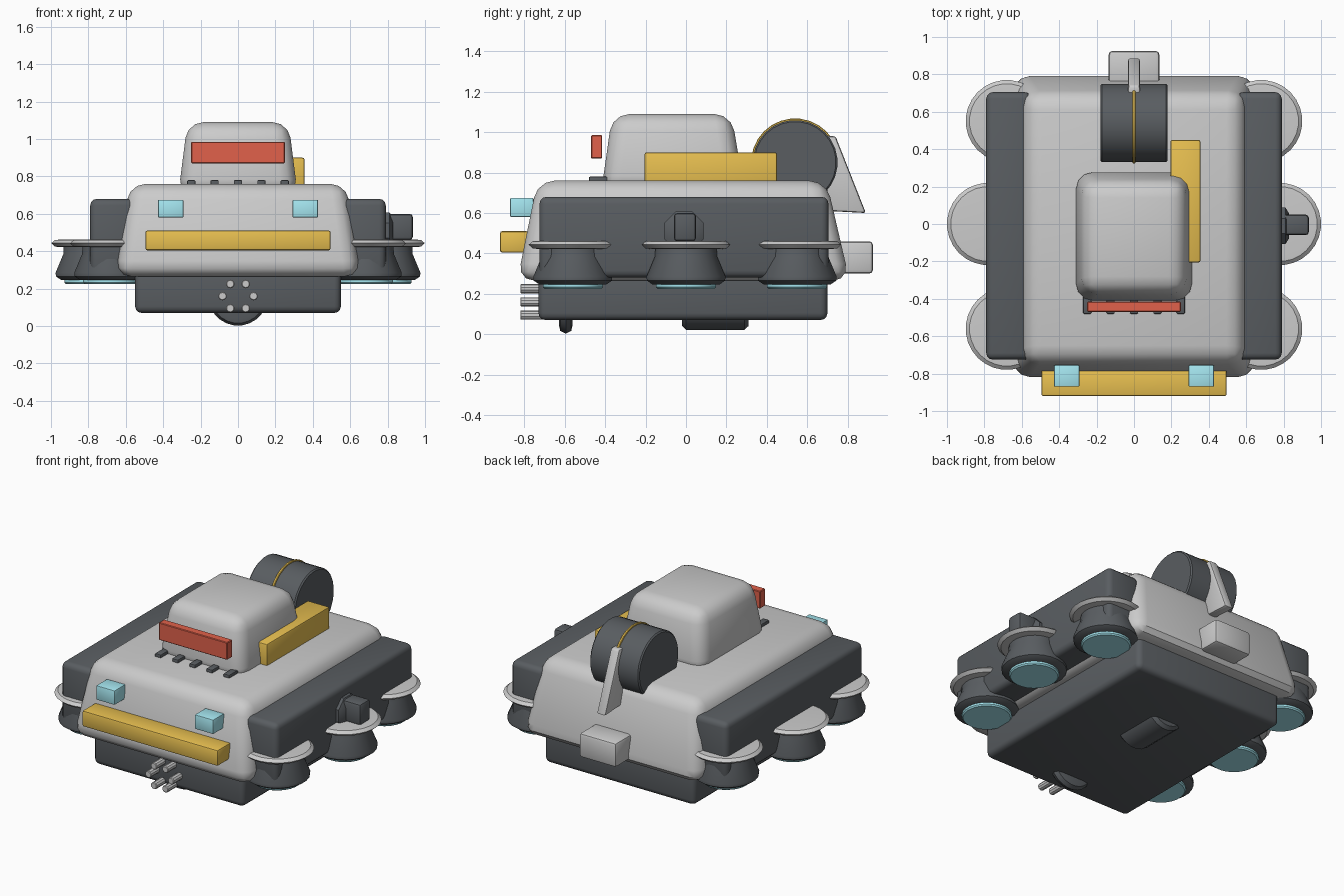
import bpy, bmesh, math
from mathutils import Matrix, Vector

if "Cube" in bpy.data.objects:
    bpy.data.objects.remove(bpy.data.objects["Cube"])


def material(name, rgb):
    m = bpy.data.materials.new(name)
    m.diffuse_color = (*rgb, 1)
    m.use_nodes = True
    m.node_tree.nodes["Principled BSDF"].inputs["Base Color"].default_value = m.diffuse_color
    return m


DARK = material("dark_metal", (0.10, 0.11, 0.12))
YELLOW = material("yellow", (0.80, 0.52, 0.08))
RED = material("red", (0.75, 0.12, 0.07))
CYAN = material("cyan", (0.38, 0.80, 0.88))


def finish(name, bm, mat=None, bevel=0, segs=2, angle=35):
    if bevel:
        edges = [e for e in bm.edges if len(e.link_faces) == 2
                 and e.calc_face_angle() > math.radians(40)]
        bmesh.ops.bevel(bm, geom=edges, offset=bevel, segments=segs,
                        profile=0.5, affect='EDGES', clamp_overlap=True)
    bmesh.ops.recalc_face_normals(bm, faces=bm.faces)
    mesh = bpy.data.meshes.new(name)
    bm.to_mesh(mesh)
    bm.free()
    if mat:
        mesh.materials.append(mat)
    mesh.shade_smooth()
    mesh.set_sharp_from_angle(angle=math.radians(angle))
    ob = bpy.data.objects.new(name, mesh)
    bpy.context.collection.objects.link(ob)
    return ob


def box(name, x, y, z, mat=None, bevel=0.01, segs=2, top_x=None, top_y=None):
    """Box from (min, max) ranges; top_x / top_y give a tapered top."""
    bm = bmesh.new()
    bmesh.ops.create_cube(bm, size=1)
    for v in bm.verts:
        up = v.co.z > 0
        xr = top_x if up and top_x else x
        yr = top_y if up and top_y else y
        v.co = Vector((xr[v.co.x > 0], yr[v.co.y > 0], z[up]))
    return finish(name, bm, mat, bevel, segs)


def lathe(name, profile, centre, axis='Z', mat=None, sides=24, scale=(1, 1, 1)):
    """Revolve (radius, height) points into a capped solid along an axis."""
    bm = bmesh.new()
    rings = []
    for r, h in profile:
        rings.append([bm.verts.new((r * math.cos(2 * math.pi * (i + .5) / sides),
                                    r * math.sin(2 * math.pi * (i + .5) / sides), h))
                      for i in range(sides)])
    for a, b in zip(rings, rings[1:]):
        for i in range(sides):
            j = (i + 1) % sides
            bm.faces.new((a[i], a[j], b[j], b[i]))
    bm.faces.new(rings[0][::-1])
    bm.faces.new(rings[-1])
    rot = {'Z': Matrix(), 'X': Matrix.Rotation(math.pi / 2, 4, 'Y'),
           'Y': Matrix.Rotation(-math.pi / 2, 4, 'X')}[axis]
    bmesh.ops.transform(bm, verts=bm.verts, matrix=Matrix.Translation(centre)
                        @ Matrix.Diagonal((*scale, 1)) @ rot)
    return finish(name, bm, mat)


def drum(r, a, b, c):
    """Cylinder profile with chamfered rims."""
    return [(r - c, a), (r, a + c), (r, b - c), (r - c, b)]


# hull
box("lower_hull", (-.55, .55), (-.73, .70), (.07, .36), DARK, .035, 3)
box("upper_hull", (-.655, .655), (-.835, .81), (.265, .76), None, .085, 3,
    (-.58, .58), (-.735, .695))

# cabin with visor and vents
box("cabin", (-.32, .32), (-.42, .29), (.70, 1.09), None, .085, 3,
    (-.27, .27), (-.365, .225))
box("visor", (-.25, .25), (-.47, -.415), (.87, .985), RED, .004, 1)
for i in range(5):
    x = -.25 + .125 * i
    box(f"vent_{i + 1}", (x - .022, x + .022), (-.48, -.38), (.745, .78), DARK, .006)

# front bumper, headlights, side locker, rear box
box("bumper", (-.495, .495), (-.92, -.78), (.405, .51), YELLOW, .01)
for s, side in ((-1, "left"), (1, "right")):
    box(f"headlight_{side}", (s * .36 - .068, s * .36 + .068),
        (-.87, -.755), (.58, .675), CYAN, .006)
box("side_locker", (.195, .355), (-.205, .45), (.72, .90), YELLOW, .01)
box("rear_box", (-.135, .135), (.74, .925), (.30, .46), None, .018)

# side sponsons and hover pods
for s, side in ((-1, "left"), (1, "right")):
    xs = sorted((s * .55, s * .79))
    box(f"sponson_{side}", xs, (-.725, .705), (.28, .68), DARK, .035, 3)
    for px, py, pos in ((.68, -.56, "front"), (.78, 0, "middle"), (.68, .55, "rear")):
        c = (s * px, py, 0)
        n = f"{pos}_{side}"
        lathe("pod_body_" + n, [(.165, .245), (.195, .265), (.197, .285),
                                (.155, .385), (.152, .44)], c, mat=DARK)
        lathe("pod_flange_" + n, [(.175, .422), (.20, .425), (.22, .443),
                                  (.20, .46), (.175, .462)], c, sides=28)
        lathe("pod_glow_" + n, drum(.15, .225, .26, .008), c, mat=CYAN)

# side gun mount
lathe("gun_mount", [(.105, -.06), (.105, .02), (.07, .04)], (.79, -.01, .51),
      'X', DARK, 8)
box("side_gun", (.77, .935), (-.06, .05), (.46, .60), DARK, .018)

# rear drum with band and strut
lathe("rear_drum", drum(.21, -.18, .18, .008), (0, .54, .85), 'X', DARK, 28)
lathe("drum_band", drum(.218, -.008, .008, .003), (0, .54, .85), 'X', YELLOW, 28)
bm = bmesh.new()
outline = [(.69, .98), (.74, .98), (.89, .60), (.70, .61)]
face = bm.faces.new([bm.verts.new((-.032, y, z)) for y, z in outline])
ext = bmesh.ops.extrude_face_region(bm, geom=[face])
bmesh.ops.translate(bm, vec=(.064, 0, 0),
                    verts=[g for g in ext["geom"] if isinstance(g, bmesh.types.BMVert)])
finish("drum_strut", bm, None, .012, 2)

# rotary gun under the hull
for i in range(6):
    a = math.pi / 3 * i
    lathe(f"barrel_{i + 1}", drum(.023, -.82, .05, .004),
          (.083 * math.cos(a), 0, .16 + .075 * math.sin(a)), 'Y', None, 10)
lathe("barrel_collar", [(.12, -.628), (.145, -.622), (.158, -.595),
                        (.145, -.568), (.12, -.562)], (0, 0, .16), 'Y', DARK, 24)
lathe("gun_housing", drum(.14, -.02, .31, .02), (0, 0, .16), 'Y', DARK, 20)
